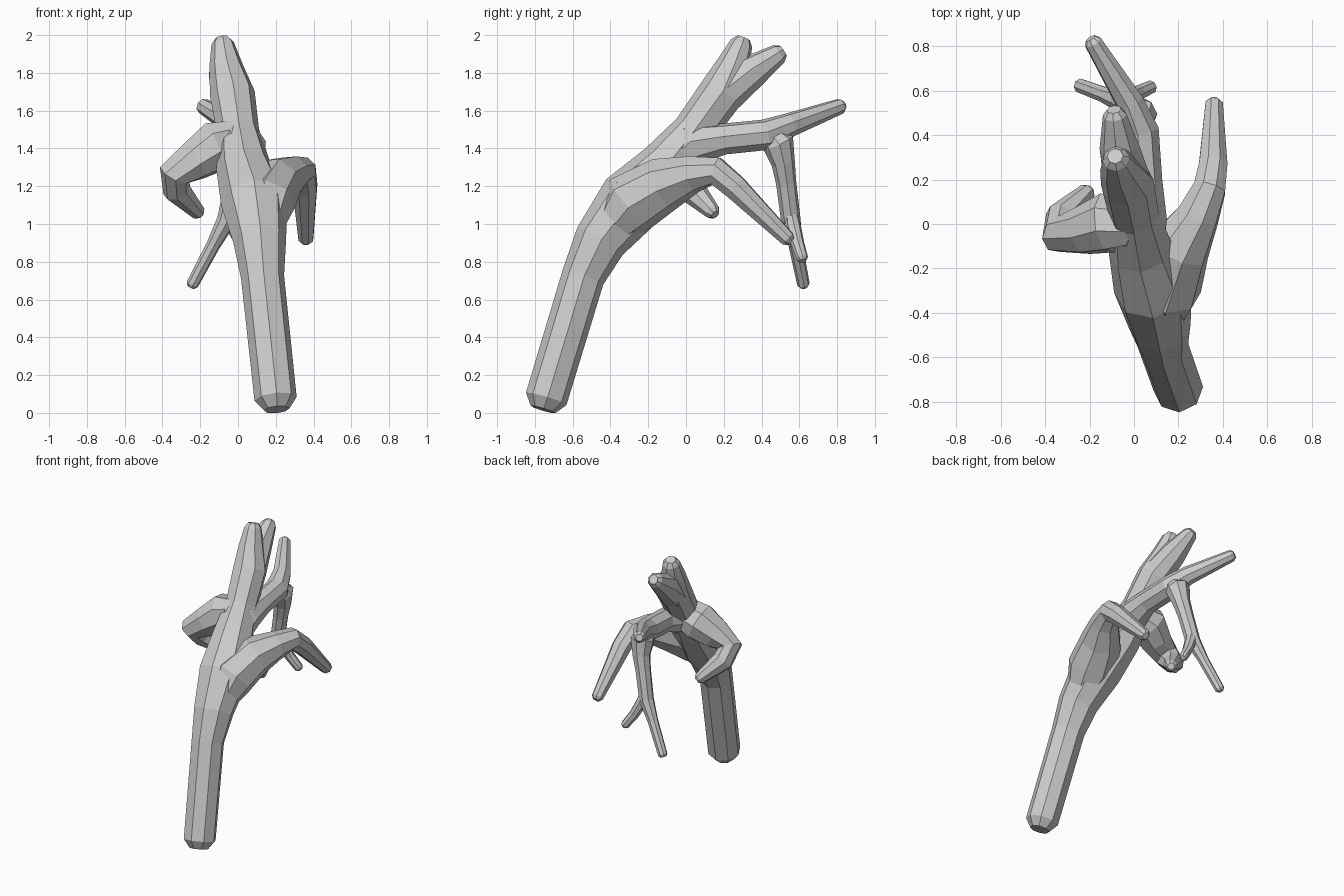
import bpy, bmesh, math
from mathutils import Vector

SIDES = 8


def limb(name, path):
    """Faceted tapering tube through (x, y, z, radius) points with chamfered ends."""
    pts = [Vector(p[:3]) for p in path]
    rad = [p[3] for p in path]
    n = len(pts)
    # chamfer ring just inside each end
    rings = [(pts[0], rad[0] * 0.6)]
    d0 = (pts[1] - pts[0]).normalized()
    d1 = (pts[-1] - pts[-2]).normalized()
    rings.append((pts[0] + d0 * rad[0] * 0.55, rad[0]))
    rings += [(pts[i], rad[i]) for i in range(1, n - 1)]
    rings.append((pts[-1] - d1 * rad[-1] * 0.55, rad[-1]))
    rings.append((pts[-1], rad[-1] * 0.6))

    bm = bmesh.new()
    loops, tangent, side = [], None, None
    for i, (c, r) in enumerate(rings):
        a = rings[max(i - 1, 0)][0]
        b = rings[min(i + 1, len(rings) - 1)][0]
        t = b - a
        if 0 < i < len(rings) - 1:
            t = (c - a).normalized() + (b - c).normalized()
        t.normalize()
        # carry the frame along the path without twist
        if side is None:
            side = t.cross(Vector((0.3, 1, 0.1))).normalized()
        else:
            side = tangent.rotation_difference(t) @ side
        tangent = t
        up = t.cross(side)
        loop = []
        for k in range(SIDES):
            ang = 2 * math.pi * (k + 0.5) / SIDES
            loop.append(bm.verts.new(c + (side * math.cos(ang) + up * math.sin(ang)) * r * 1.04))
        loops.append(loop)
    for lo, hi in zip(loops, loops[1:]):
        for k in range(SIDES):
            j = (k + 1) % SIDES
            bm.faces.new((lo[k], lo[j], hi[j], hi[k]))
    bm.faces.new(loops[0][::-1])
    bm.faces.new(loops[-1])
    bmesh.ops.recalc_face_normals(bm, faces=bm.faces)
    me = bpy.data.meshes.new(name)
    bm.to_mesh(me)
    bm.free()
    ob = bpy.data.objects.new(name, me)
    bpy.context.collection.objects.link(ob)
    return ob


# leaning trunk running up into the main crown tip
limb("trunk", [(0.205, -0.757, 0.018, 0.108), (0.13, -0.545, 0.72, 0.11),
               (0.115, -0.455, 0.91, 0.135), (0.085, -0.29, 1.12, 0.17),
               (0.03, -0.11, 1.30, 0.14), (0.0, 0.04, 1.49, 0.108),
               (-0.03, 0.185, 1.69, 0.115), (-0.065, 0.25, 1.84, 0.085),
               (-0.085, 0.305, 1.985, 0.058)])

# second crown tip
limb("crown_fork", [(-0.01, 0.08, 1.54, 0.08), (-0.03, 0.20, 1.69, 0.105),
                    (-0.065, 0.345, 1.805, 0.088), (-0.09, 0.515, 1.917, 0.052)])

# right branch peeling off the trunk, arching over and down
limb("right_branch", [(0.125, -0.46, 0.90, 0.09), (0.135, -0.29, 1.11, 0.162),
                      (0.20, -0.11, 1.215, 0.14), (0.29, 0.04, 1.265, 0.096),
                      (0.34, 0.16, 1.28, 0.075), (0.355, 0.26, 1.195, 0.066),
                      (0.36, 0.555, 0.905, 0.04)])

# left branch hooking back on itself
limb("left_branch", [(0.04, -0.08, 1.33, 0.08), (-0.02, 0.005, 1.44, 0.115),
                     (-0.12, 0.005, 1.41, 0.133), (-0.23, -0.03, 1.335, 0.107),
                     (-0.335, -0.045, 1.265, 0.085), (-0.325, 0.03, 1.18, 0.072),
                     (-0.2, 0.155, 1.05, 0.04)])

# rear branch reaching out to the back
limb("rear_branch", [(0.05, -0.17, 1.25, 0.08), (0.035, 0.03, 1.42, 0.11),
                     (0.045, 0.2, 1.45, 0.08), (0.03, 0.42, 1.472, 0.08),
                     (-0.02, 0.55, 1.525, 0.062), (-0.195, 0.835, 1.63, 0.04)])

# hanging branch below the rear branch, with its forked end
limb("hanging_branch", [(0.025, 0.42, 1.51, 0.05), (0.02, 0.49, 1.425, 0.082),
                        (0.01, 0.515, 1.32, 0.06), (-0.015, 0.53, 1.22, 0.052),
                        (-0.06, 0.555, 1.02, 0.05),
                        (-0.13, 0.58, 0.89, 0.036), (-0.25, 0.625, 0.665, 0.032)])
limb("hanging_fork", [(-0.045, 0.55, 1.09, 0.03), (-0.03, 0.565, 1.0, 0.04),
                      (0.02, 0.59, 0.9, 0.034), (0.085, 0.62, 0.805, 0.03)])
